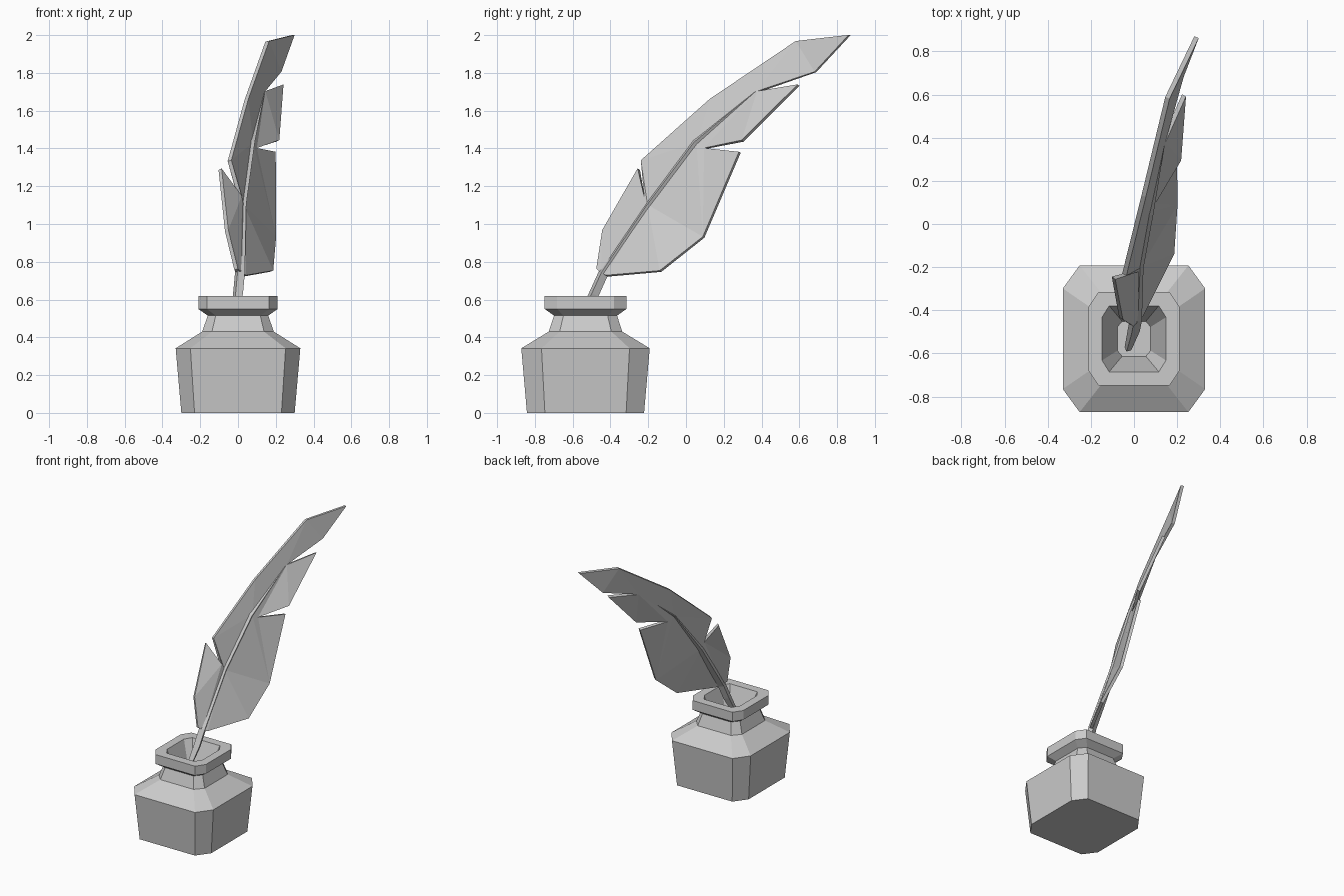
import bpy, bmesh
from mathutils import Vector

if "Cube" in bpy.data.objects:
    bpy.data.objects.remove(bpy.data.objects["Cube"])


def finish(bm, name):
    bmesh.ops.recalc_face_normals(bm, faces=bm.faces)
    me = bpy.data.meshes.new(name)
    bm.to_mesh(me)
    bm.free()
    ob = bpy.data.objects.new(name, me)
    bpy.context.collection.objects.link(ob)
    return ob


def loft(name, rings):
    """Skin a list of vertex rings and cap both ends."""
    bm = bmesh.new()
    rows = [[bm.verts.new(p) for p in ring] for ring in rings]
    n = len(rows[0])
    for a, b in zip(rows, rows[1:]):
        for i in range(n):
            j = (i + 1) % n
            bm.faces.new((a[i], a[j], b[j], b[i]))
    bm.faces.new(rows[0][::-1])
    bm.faces.new(rows[-1])
    return finish(bm, name)


def octagon(z, hx, hy, cx, cy, yc=-0.532):
    """Rectangle with cut corners; cx, cy are where the cuts start."""
    pts = [(hx, -cy), (hx, cy), (cx, hy), (-cx, hy),
           (-hx, cy), (-hx, -cy), (-cx, -hy), (cx, -hy)]
    return [(x, y + yc, z) for x, y in pts]


# inkwell: body, shoulder, neck, rim, then down into the hollow
loft("inkwell", [octagon(*r) for r in [
    (0.00, 0.30, 0.31, 0.23, 0.215),
    (0.342, 0.33, 0.34, 0.252, 0.233),
    (0.43, 0.19, 0.195, 0.138, 0.137),
    (0.515, 0.16, 0.167, 0.118, 0.117),
    (0.55, 0.21, 0.216, 0.165, 0.15),
    (0.62, 0.21, 0.216, 0.165, 0.15),
    (0.62, 0.148, 0.153, 0.115, 0.10),
    (0.42, 0.077, 0.081, 0.055, 0.055)]])

# feather vanes: outline points and points along the spine
P = dict(
    s0=(0.01, -0.445, 0.74), s1=(0.02, -0.20, 1.10), s2=(0.07, 0.06, 1.43),
    f=(0.135, 0.38, 1.70),
    n=(-0.01, -0.47, 0.76), o=(-0.06, -0.438, 0.965), p=(-0.095, -0.25, 1.29),
    q=(0.01, -0.22, 1.145), a=(-0.045, -0.235, 1.335), b=(0.045, 0.13, 1.66),
    c=(0.155, 0.585, 1.967), d=(0.29, 0.866, 2.0), e=(0.22, 0.685, 1.805),
    g=(0.232, 0.596, 1.735), h=(0.21, 0.30, 1.44), i=(0.09, 0.10, 1.40),
    j=(0.19, 0.285, 1.38), k=(0.192, 0.093, 0.93), l=(0.177, -0.135, 0.75),
    m=(0.035, -0.42, 0.725))
faces = ["s0 s1 q p o n", "s1 s2 b a q", "s2 f c b", "f e d c",
         "s2 i h g f", "s0 m l k s1", "s1 k j i s2"]
bm = bmesh.new()
V = {key: bm.verts.new(co) for key, co in P.items()}
for f in faces:
    bm.faces.new([V[key] for key in f.split()])
bmesh.ops.triangulate(bm, faces=bm.faces[:])
feather = finish(bm, "feather_vanes")
mod = feather.modifiers.new("thickness", "SOLIDIFY")
mod.thickness = 0.022
mod.offset = 0

# quill shaft: tapered four-sided rod along the spine
path = [((-0.028, -0.578, 0.45), 0.017), ((0.0, -0.487, 0.63), 0.029),
        ((0.01, -0.437, 0.74), 0.029), ((0.02, -0.195, 1.10), 0.026),
        ((0.07, 0.05, 1.43), 0.021), ((0.135, 0.37, 1.70), 0.008)]
pts = [Vector(p) for p, _ in path]
rings = []
for i, (_, r) in enumerate(path):
    t = (pts[min(i + 1, len(pts) - 1)] - pts[max(i - 1, 0)]).normalized()
    out = Vector((1, -0.39, 0.19))
    out = (out - t * out.dot(t)).normalized()
    side = t.cross(out)
    rings.append([pts[i] + v * r for v in (out, side, -out, -side)])
loft("quill_shaft", rings)
